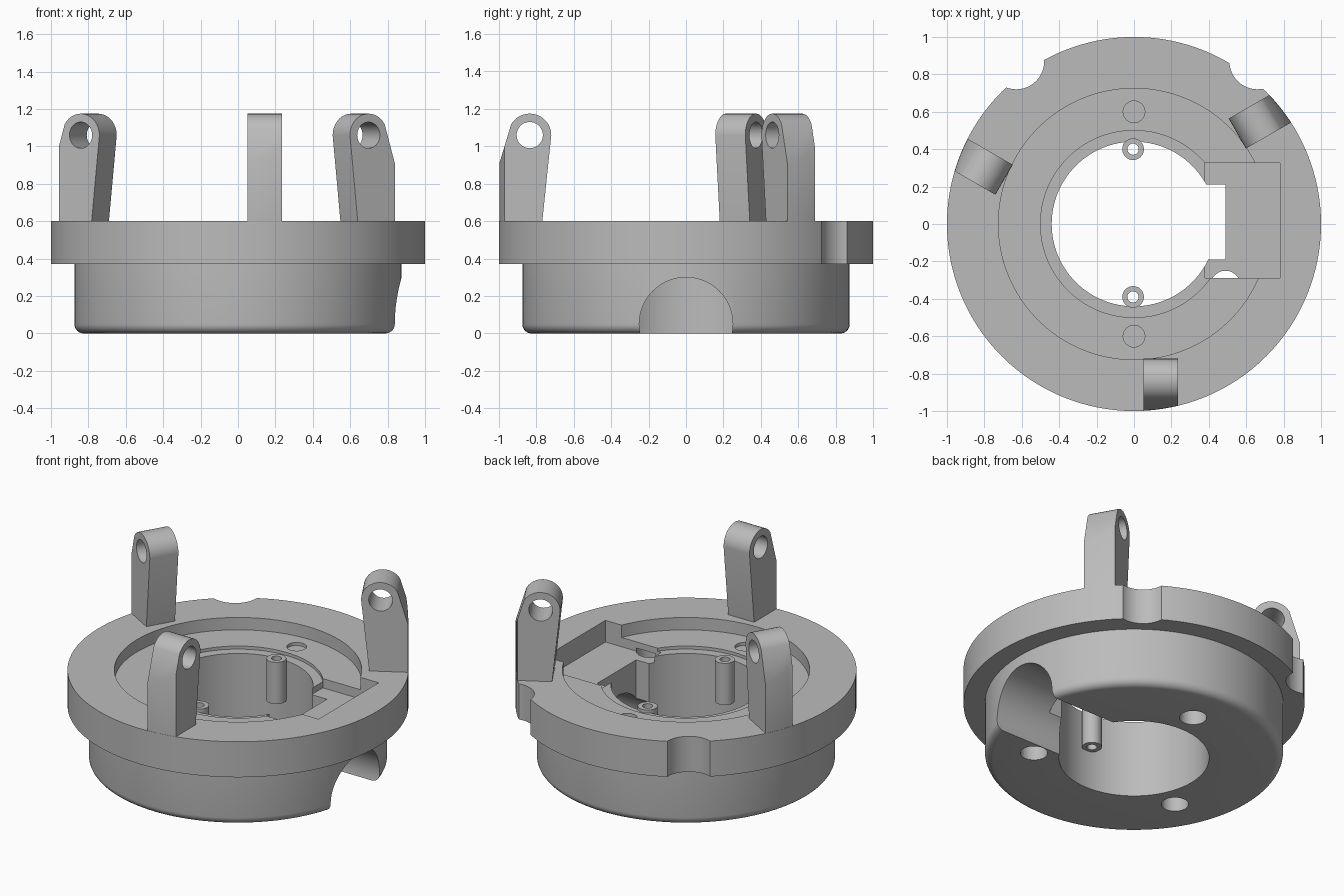
import bpy, bmesh, math
from math import pi, cos, sin, radians
from mathutils import Matrix, Vector

default = bpy.data.objects.get("Cube")
if default:
    bpy.data.objects.remove(default, do_unlink=True)

grey = bpy.data.materials.new("matte_grey")
grey.use_nodes = True
grey.diffuse_color = (0.5, 0.5, 0.5, 1)
grey.node_tree.nodes["Principled BSDF"].inputs["Base Color"].default_value = (0.5, 0.5, 0.5, 1)


def finish(name, bm):
    bmesh.ops.recalc_face_normals(bm, faces=bm.faces)
    mesh = bpy.data.meshes.new(name)
    bm.to_mesh(mesh)
    bm.free()
    mesh.materials.append(grey)
    obj = bpy.data.objects.new(name, mesh)
    bpy.context.collection.objects.link(obj)
    return obj


def lathe(name, profile, steps, offset=(0, 0, 0)):
    """Revolve a closed (radius, height) outline about the vertical axis."""
    bm = bmesh.new()
    rings = []
    for i in range(steps):
        a = 2 * pi * i / steps
        rings.append([bm.verts.new(Vector((r * cos(a), r * sin(a), z)) + Vector(offset))
                      for r, z in profile])
    n = len(profile)
    for i in range(steps):
        a, b = rings[i], rings[(i + 1) % steps]
        for j in range(n):
            k = (j + 1) % n
            bm.faces.new((a[j], b[j], b[k], a[k]))
    return finish(name, bm)


def rod(name, center, radius, length, along_x=False, steps=48):
    bm = bmesh.new()
    turn = Matrix.Rotation(pi / 2, 4, 'Y') if along_x else Matrix()
    bmesh.ops.create_cone(bm, cap_ends=True, segments=steps, radius1=radius, radius2=radius,
                          depth=length, matrix=Matrix.Translation(center) @ turn)
    return finish(name, bm)


def block(name, low, high):
    low, high = Vector(low), Vector(high)
    bm = bmesh.new()
    bmesh.ops.create_cube(bm, size=1, matrix=Matrix.Translation((low + high) / 2)
                          @ Matrix.Diagonal((*(high - low), 1)))
    return finish(name, bm)


def boolean(target, cutter, operation='DIFFERENCE'):
    cutter.hide_render = True
    mod = target.modifiers.new("cut", 'BOOLEAN')
    mod.object, mod.operation, mod.solver = cutter, operation, 'EXACT'
    bpy.ops.object.select_all(action='DESELECT')
    bpy.context.view_layer.objects.active = target
    target.select_set(True)
    bpy.ops.object.modifier_apply(modifier=mod.name)
    bpy.data.objects.remove(cutter, do_unlink=True)


def smooth(obj):
    bpy.ops.object.select_all(action='DESELECT')
    bpy.context.view_layer.objects.active = obj
    obj.select_set(True)
    bpy.ops.object.shade_smooth_by_angle(angle=radians(25))


# Flanged cup with a rounded foot, stepped recess and open bore
fillet = [(0.825 + 0.05 * sin(t * pi / 12), 0.05 - 0.05 * cos(t * pi / 12)) for t in range(7)]
body = lathe("housing", [(0.44, 0)] + fillet + [
    (0.875, 0.37), (1, 0.37), (1, 0.6), (0.725, 0.6), (0.725, 0.52),
    (0.5, 0.52), (0.5, 0.5), (0.44, 0.5)], 128)

# Rim notches
for x in (-0.63, 0.66):
    boolean(body, rod("rim_notch", (x, 0.87, 0.5), 0.15, 0.6))

# Side pocket, bore slot and cable channel
boolean(body, block("pocket", (0.38, -0.29, 0.46), (0.78, 0.325, 0.8)))
boolean(body, block("slot", (0.2, -0.19, -0.1), (0.49, 0.21, 0.7)))
boolean(body, rod("channel", (0.75, 0, 0.05), 0.25, 0.8, True, 64))

# Blind holes below and in the recess floor
for angle in (-34, 86, 206):
    a = radians(angle)
    boolean(body, rod("foot_hole", (0.59 * cos(a), 0.59 * sin(a), 0.19), 0.08, 0.58))
for y in (-0.6, 0.6):
    boolean(body, rod("floor_hole", (0, y, 0.55), 0.058, 0.1))
smooth(body)

# Hollow screw posts on the bore wall
for name, y in (("front_post", -0.39), ("back_post", 0.4)):
    post = lathe(name, [(0.03, 0.25), (0.058, 0.25), (0.058, 0.52), (0.03, 0.52)], 32, (-0.005, y, 0))
    smooth(post)

# Three pierced lugs standing on the flange
arc = [(-0.835 + 0.115 * cos(radians(t)), 1.06 + 0.115 * sin(radians(t))) for t in range(0, 151, 10)]
outline = [(-0.77, 0.58)] + arc + [(-1.0, 0.9), (-1.0, 0.58)]
for name, turn in (("front_lug", 0), ("right_side_lug", -120), ("left_side_lug", 120)):
    bm = bmesh.new()
    face = bm.faces.new([bm.verts.new((0.05, y, z)) for y, z in outline])
    side = bmesh.ops.extrude_face_region(bm, geom=[face])["geom"]
    bmesh.ops.translate(bm, vec=(0.185, 0, 0),
                        verts=[v for v in side if isinstance(v, bmesh.types.BMVert)])
    lug = finish(name, bm)
    boolean(lug, rod("pin_hole", (0.14, -0.835, 1.06), 0.07, 0.5, True))
    boolean(lug, rod("rim_trim", (0, 0, 0.9), 0.999, 1.0, steps=128), 'INTERSECT')
    lug.data.transform(Matrix.Rotation(radians(turn), 4, 'Z'))
    smooth(lug)
